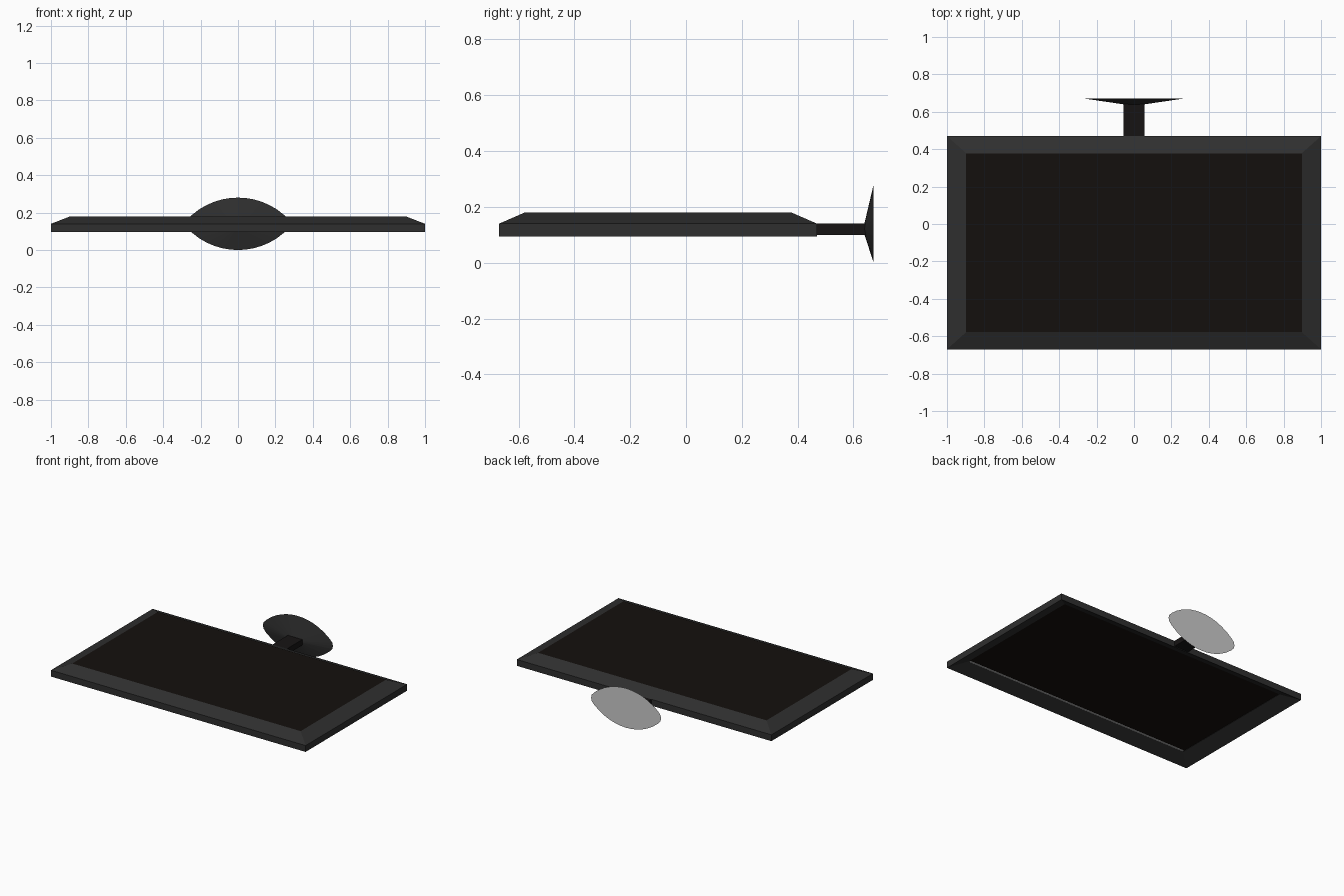
import bpy, bmesh, math

if "Cube" in bpy.data.objects:
    bpy.data.objects.remove(bpy.data.objects["Cube"])


def material(name, rgb):
    m = bpy.data.materials.new(name)
    m.diffuse_color = (*rgb, 1)
    m.use_nodes = True
    m.node_tree.nodes["Principled BSDF"].inputs["Base Color"].default_value = m.diffuse_color
    return m


FRAME = material("charcoal", (0.028, 0.028, 0.028))
NECK = material("black", (0.008, 0.007, 0.007))
SCREEN = material("screen_black", (0.007, 0.005, 0.004))


def finish(name, bm, mat=None):
    bmesh.ops.recalc_face_normals(bm, faces=bm.faces)
    me = bpy.data.meshes.new(name)
    bm.to_mesh(me)
    bm.free()
    ob = bpy.data.objects.new(name, me)
    bpy.context.collection.objects.link(ob)
    if mat:
        me.materials.append(mat)
    return ob


def bridge(bm, a, b):
    for i in range(len(a)):
        j = (i + 1) % len(a)
        bm.faces.new((a[i], a[j], b[j], b[i]))


def box(name, x0, x1, y0, y1, z0, z1, mat=None):
    bm = bmesh.new()
    bmesh.ops.create_cube(bm, size=1)
    for v in bm.verts:
        v.co = (x1 if v.co.x > 0 else x0,
                y1 if v.co.y > 0 else y0,
                z1 if v.co.z > 0 else z0)
    return finish(name, bm, mat)


# Bezel: slanted cross-section swept round a rectangle (inset x, inset y, z)
bm = bmesh.new()
rings = []
for ix, iy, z in ((0, 0, .095), (0, 0, .14), (.103, .092, .18), (.103, .092, .14)):
    x, y0, y1 = 1 - ix, -.67 + iy, .47 - iy
    rings.append([bm.verts.new(p) for p in
                  ((-x, y0, z), (x, y0, z), (x, y1, z), (-x, y1, z))])
for i in range(4):
    bridge(bm, rings[i], rings[(i + 1) % 4])
finish("bezel", bm, FRAME)

# Screen panel, flush with the bezel's raised inner edge
box("screen", -.897, .897, -.578, .378, .142, .18, SCREEN)

# Thin pale strip under the panel's front edge
box("rear_strip", -.89, .89, -.577, -.567, .138, .142)

# Neck
box("neck", -.057, .057, .465, .645, .10, .14, NECK)

# Lens-shaped foot: arc outline with softly rounded tips
half = []
for i in range(13):
    x = -.25 + .5 * i / 12
    half.append((x, math.sqrt(.375 ** 2 - x * x) - .235))
half = [(-.27, .022)] + half + [(.27, .022), (.275, 0)]
outline = half + [(-x, -z) for x, z in half]

bm = bmesh.new()
rim = [bm.verts.new((x, .672, .14 + z)) for x, z in outline]
inner = [bm.verts.new((x * .207, .64, .122 + z * .16)) for x, z in outline]
bridge(bm, rim, inner)
bm.faces.new(inner)
back = bm.faces.new(rim)
back.material_index = 1
foot = finish("foot", bm, FRAME)
foot.data.materials.append(material("plain_grey", (.8, .8, .8)))
